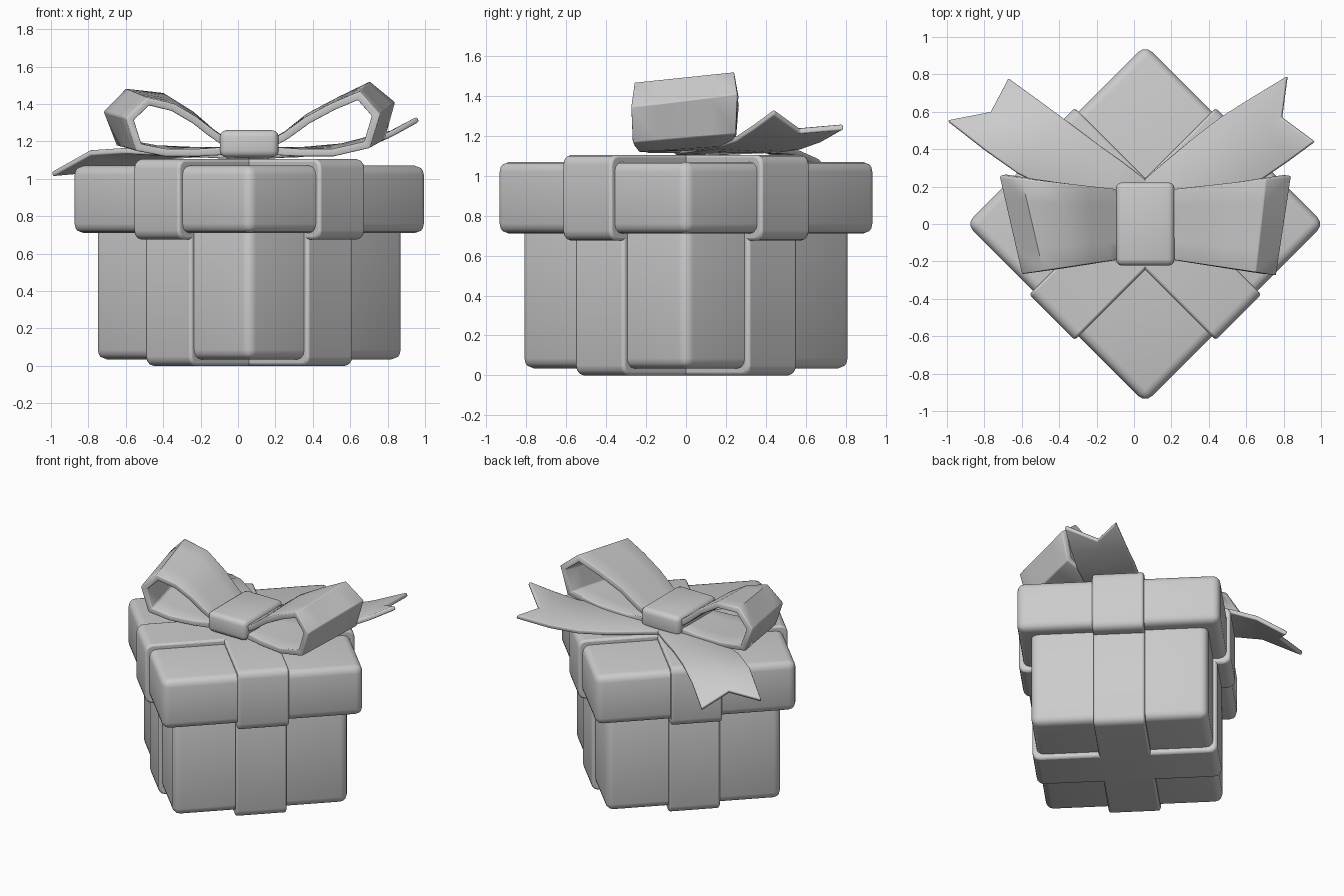
import bpy, bmesh
from math import radians
from mathutils import Vector

if "Cube" in bpy.data.objects:
    bpy.data.objects.remove(bpy.data.objects["Cube"])

CX = 0.06  # centre of the box in x


def finish(bm, name, rot=0.0, thick=0.0, offset=0.0, bevel=0.0):
    bmesh.ops.recalc_face_normals(bm, faces=bm.faces)
    me = bpy.data.meshes.new(name)
    bm.to_mesh(me)
    bm.free()
    ob = bpy.data.objects.new(name, me)
    bpy.context.collection.objects.link(ob)
    ob.location.x = CX
    ob.rotation_euler.z = radians(rot)
    if thick:
        m = ob.modifiers.new("thickness", 'SOLIDIFY')
        m.thickness, m.offset = thick, offset
        m.use_even_offset = True
    if bevel:
        m = ob.modifiers.new("soft_edges", 'BEVEL')
        m.width, m.segments = bevel, 2
        m.limit_method, m.angle_limit = 'ANGLE', radians(60)
    bpy.ops.object.select_all(action='DESELECT')
    ob.select_set(True)
    bpy.context.view_layer.objects.active = ob
    bpy.ops.object.shade_smooth_by_angle(angle=radians(35))
    return ob


def block(name, hx, hy, z0, z1, radius, rot=45, band=False):
    """Rounded box; a band is rounded only along its wrapping profile."""
    bm = bmesh.new()
    bmesh.ops.create_cube(bm, size=2)
    for v in bm.verts:
        v.co = Vector((v.co.x * hx, v.co.y * hy, z0 if v.co.z < 0 else z1))
    edges = [e for e in bm.edges
             if not band or abs(e.verts[0].co.y - e.verts[1].co.y) > 0.01]
    bmesh.ops.bevel(bm, geom=edges, offset=radius, segments=3,
                    profile=0.5, affect='EDGES')
    return finish(bm, name, rot, bevel=0.014 if band else 0)


# Box and lid
block("box", 0.588, 0.588, 0.035, 0.76, 0.05)
block("lid", 0.676, 0.676, 0.71, 1.07, 0.05)

# Crossing ribbon bands around box and lid
for i, rot in enumerate((45, 135)):
    block(f"box_ribbon_{i}", 0.615, 0.172, 0.0, 0.76, 0.05, rot, True)
    block(f"lid_ribbon_{i}", 0.705, 0.172, 0.675, 1.105, 0.05, rot, True)

# Knot
block("bow_knot", 0.157, 0.223, 1.115, 1.26, 0.035, 0)


def bow_loop(name, side, rows):
    """Closed strip; rows hold front (x, z) and back (x, z)."""
    bm = bmesh.new()
    rings = []
    for fx, fz, bx, bz in rows:
        fy = -(0.17 + 0.15 * fx)
        by = 0.17 + 0.11 * bx
        a, b = Vector((side * fx, fy, fz)), Vector((side * bx, by, bz))
        rings.append([bm.verts.new(a.lerp(b, t / 4)) for t in range(5)])
    for i, r in enumerate(rings):
        n = rings[(i + 1) % len(rings)]
        for j in range(4):
            bm.faces.new((r[j], r[j + 1], n[j + 1], n[j]))
    finish(bm, name, 0, 0.04, -1, 0.01)


bow_loop("bow_loop_right", 1, [
    (0.10, 1.20, 0.10, 1.20), (0.19, 1.25, 0.19, 1.255),
    (0.30, 1.33, 0.31, 1.35), (0.44, 1.405, 0.48, 1.44),
    (0.59, 1.468, 0.645, 1.52), (0.70, 1.345, 0.78, 1.41),
    (0.645, 1.165, 0.725, 1.21), (0.45, 1.12, 0.50, 1.15),
    (0.27, 1.12, 0.28, 1.13), (0.10, 1.13, 0.10, 1.13)])
bow_loop("bow_loop_left", -1, [
    (0.10, 1.20, 0.10, 1.20), (0.19, 1.26, 0.19, 1.265),
    (0.28, 1.33, 0.30, 1.36), (0.40, 1.40, 0.46, 1.46),
    (0.545, 1.435, 0.66, 1.482), (0.66, 1.325, 0.78, 1.36),
    (0.605, 1.15, 0.71, 1.18), (0.45, 1.12, 0.50, 1.14),
    (0.27, 1.12, 0.28, 1.13), (0.10, 1.13, 0.10, 1.13)])


def tail(name, near, far, notch):
    """Flat strip between two edges, ending in a V notch."""
    bm = bmesh.new()
    rows = []
    for i, (p, q) in enumerate(zip(near, far)):
        a, b = Vector(p), Vector(q)
        m = Vector(notch) if i == len(near) - 1 else (a + b) / 2
        rows.append([bm.verts.new(c - Vector((CX, 0, 0))) for c in (a, m, b)])
    for r, n in zip(rows, rows[1:]):
        for j in range(2):
            bm.faces.new((r[j], r[j + 1], n[j + 1], n[j]))
    finish(bm, name, 0, 0.03, 0, 0.008)


# Ribbon tails: right one lifts, left one droops over the edge
tail("tail_right",
     [(0.14, -0.06, 1.12), (0.32, 0.04, 1.135), (0.52, 0.145, 1.15),
      (0.70, 0.25, 1.185), (0.83, 0.34, 1.245), (0.965, 0.44, 1.32)],
     [(0.03, 0.215, 1.12), (0.17, 0.335, 1.125), (0.32, 0.46, 1.13),
      (0.47, 0.575, 1.145), (0.63, 0.675, 1.18), (0.82, 0.79, 1.245)],
     (0.79, 0.57, 1.225))
tail("tail_left",
     [(-0.02, -0.06, 1.12), (-0.20, 0.05, 1.13), (-0.40, 0.16, 1.14),
      (-0.62, 0.27, 1.15), (-0.79, 0.39, 1.14), (-0.995, 0.55, 1.025)],
     [(0.09, 0.215, 1.12), (-0.06, 0.33, 1.125), (-0.20, 0.43, 1.13),
      (-0.36, 0.55, 1.12), (-0.51, 0.66, 1.07), (-0.67, 0.775, 0.96)],
     (-0.765, 0.595, 1.045))
